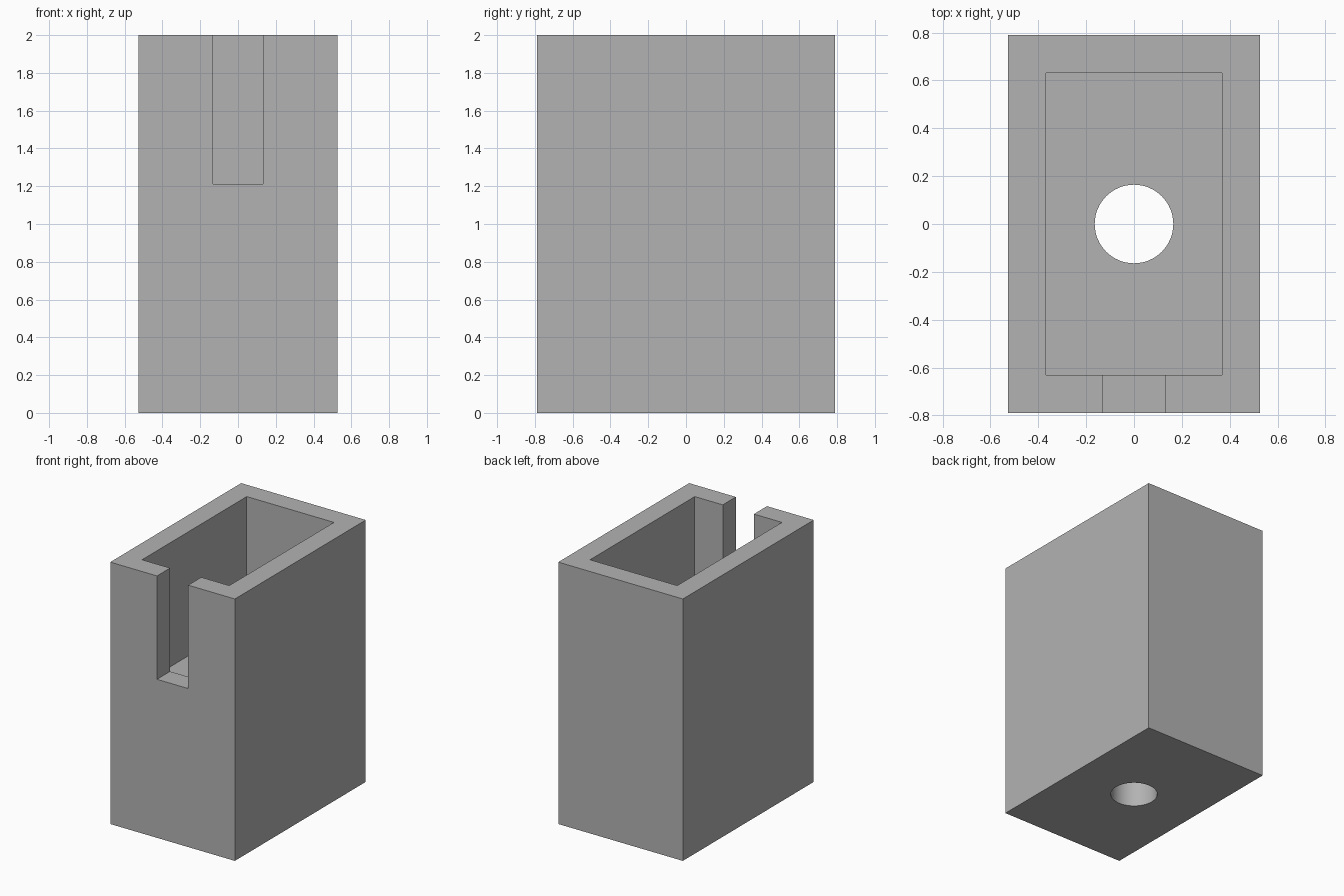
import bpy

# Remove the default cube
default = bpy.data.objects.get("Cube")
if default:
    bpy.data.objects.remove(default, do_unlink=True)

U = 2 / 38                    # design unit
W, D, H = 20 * U, 30 * U, 38 * U
WALL, FLOOR = 3 * U, 20 * U
SLOT_W, SLOT_Z = 5 * U, 23 * U
HOLE_R = 3.12 * U

grey = bpy.data.materials.new("plain_grey")
grey.use_nodes = True
colour = (0.45, 0.45, 0.45, 1)
grey.diffuse_color = colour
grey.node_tree.nodes["Principled BSDF"].inputs["Base Color"].default_value = colour


def box(name, x, y, z):
    """Box spanning the given (min, max) ranges."""
    spans = (x, y, z)
    bpy.ops.mesh.primitive_cube_add(size=1, location=[(a + b) / 2 for a, b in spans])
    ob = bpy.context.object
    ob.name = name
    ob.scale = [b - a for a, b in spans]
    bpy.ops.object.transform_apply(location=True, rotation=False, scale=True)
    ob.data.materials.append(grey)
    return ob


# Outer block
body = box("holder_body", (-W / 2, W / 2), (-D / 2, D / 2), (0, H))

# Upper pocket, front slot and drain hole
ix, iy = W / 2 - WALL, D / 2 - WALL
pocket = box("pocket_cutter", (-ix, ix), (-iy, iy), (FLOOR, H + 1))
slot = box("slot_cutter", (-SLOT_W / 2, SLOT_W / 2), (-D, 0), (SLOT_Z, H + 0.5))
bpy.ops.mesh.primitive_cylinder_add(vertices=64, radius=HOLE_R, depth=4)
hole = bpy.context.object
hole.name = "hole_cutter"
hole.data.materials.append(grey)

# Cut the body and drop the cutters
bpy.context.view_layer.objects.active = body
for cutter in (pocket, slot, hole):
    cutter.hide_render = True
    mod = body.modifiers.new(cutter.name, "BOOLEAN")
    mod.operation = "DIFFERENCE"
    mod.solver = "EXACT"
    mod.object = cutter
    bpy.ops.object.modifier_apply(modifier=mod.name)
    bpy.data.objects.remove(cutter, do_unlink=True)

# Smooth hole wall, sharp edges elsewhere
bpy.ops.object.select_all(action="DESELECT")
body.select_set(True)
bpy.ops.object.shade_smooth_by_angle()
